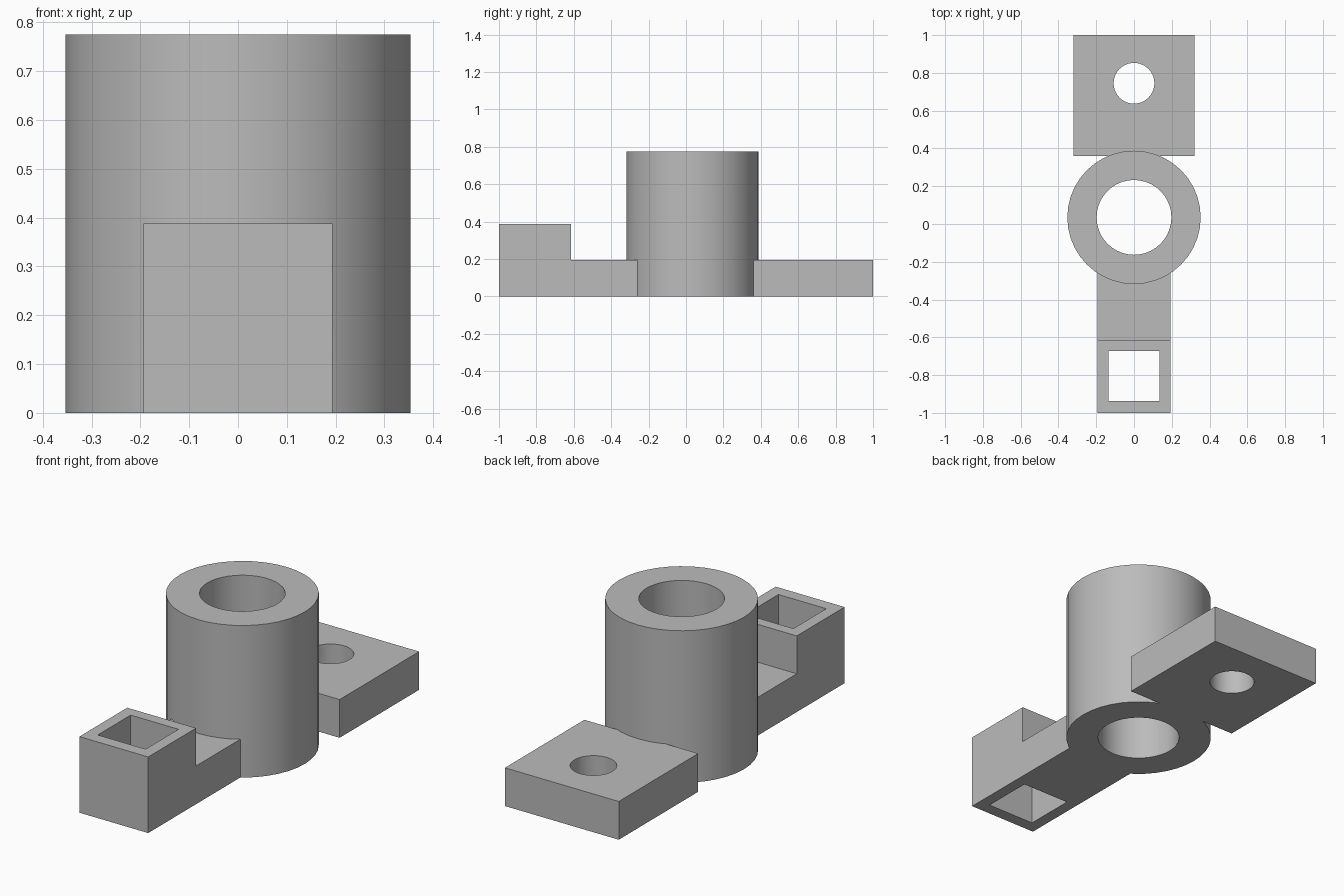
import bpy
import math

default = bpy.data.objects.get("Cube")
if default:
    bpy.data.objects.remove(default, do_unlink=True)

grey = bpy.data.materials.new("plain grey")
grey.use_nodes = True
colour = (0.5, 0.5, 0.5, 1)
grey.diffuse_color = colour
grey.node_tree.nodes["Principled BSDF"].inputs["Base Color"].default_value = colour


def box(name, x, y0, y1, z0, z1):
    """Box of half width x, spanning y0..y1 and z0..z1."""
    bpy.ops.mesh.primitive_cube_add(size=1, location=(0, (y0 + y1) / 2, (z0 + z1) / 2))
    ob = bpy.context.object
    ob.name = name
    ob.scale = (2 * x, y1 - y0, z1 - z0)
    bpy.ops.object.transform_apply(location=True, rotation=True, scale=True)
    ob.data.materials.append(grey)
    return ob


def cylinder(name, radius, y, z0, z1):
    """Upright cylinder centred on x = 0."""
    bpy.ops.mesh.primitive_cylinder_add(vertices=40, radius=radius, depth=z1 - z0,
                                        location=(0, y, (z0 + z1) / 2))
    ob = bpy.context.object
    ob.name = name
    bpy.ops.object.transform_apply(location=True, rotation=True, scale=True)
    ob.data.materials.append(grey)
    return ob


def combine(target, other, operation):
    """Apply a boolean to target and discard the helper."""
    mod = target.modifiers.new(operation.lower(), "BOOLEAN")
    mod.operation = operation
    mod.solver = "EXACT"
    mod.object = other
    bpy.context.view_layer.objects.active = target
    bpy.ops.object.modifier_apply(modifier=mod.name)
    bpy.data.objects.remove(other, do_unlink=True)


SLAB = 0.195      # thickness of the arm and the rear plate
HUB_Y = 0.035

# Solid parts: central sleeve, rear plate, front arm with raised socket block
body = cylinder("sleeve_bracket", 0.353, HUB_Y, 0, 0.775)
combine(body, box("rear_plate", 0.321, 0.36, 1, 0, SLAB), "UNION")
arm = box("front_arm", 0.194, -1, -0.22, 0, SLAB)
combine(arm, box("socket_block", 0.194, -1, -0.615, 0, 0.388), "UNION")
combine(body, arm, "UNION")

# Through holes: sleeve bore, bolt hole, square socket
combine(body, cylinder("bore_cutter", 0.198, HUB_Y, -0.1, 1), "DIFFERENCE")
combine(body, cylinder("bolt_cutter", 0.108, 0.745, -0.1, 1), "DIFFERENCE")
combine(body, box("socket_cutter", 0.135, -0.937, -0.672, -0.1, 1), "DIFFERENCE")

# Smooth round walls, crisp edges
bpy.ops.object.select_all(action="DESELECT")
body.select_set(True)
bpy.context.view_layer.objects.active = body
bpy.ops.object.shade_smooth_by_angle(angle=math.radians(30))
